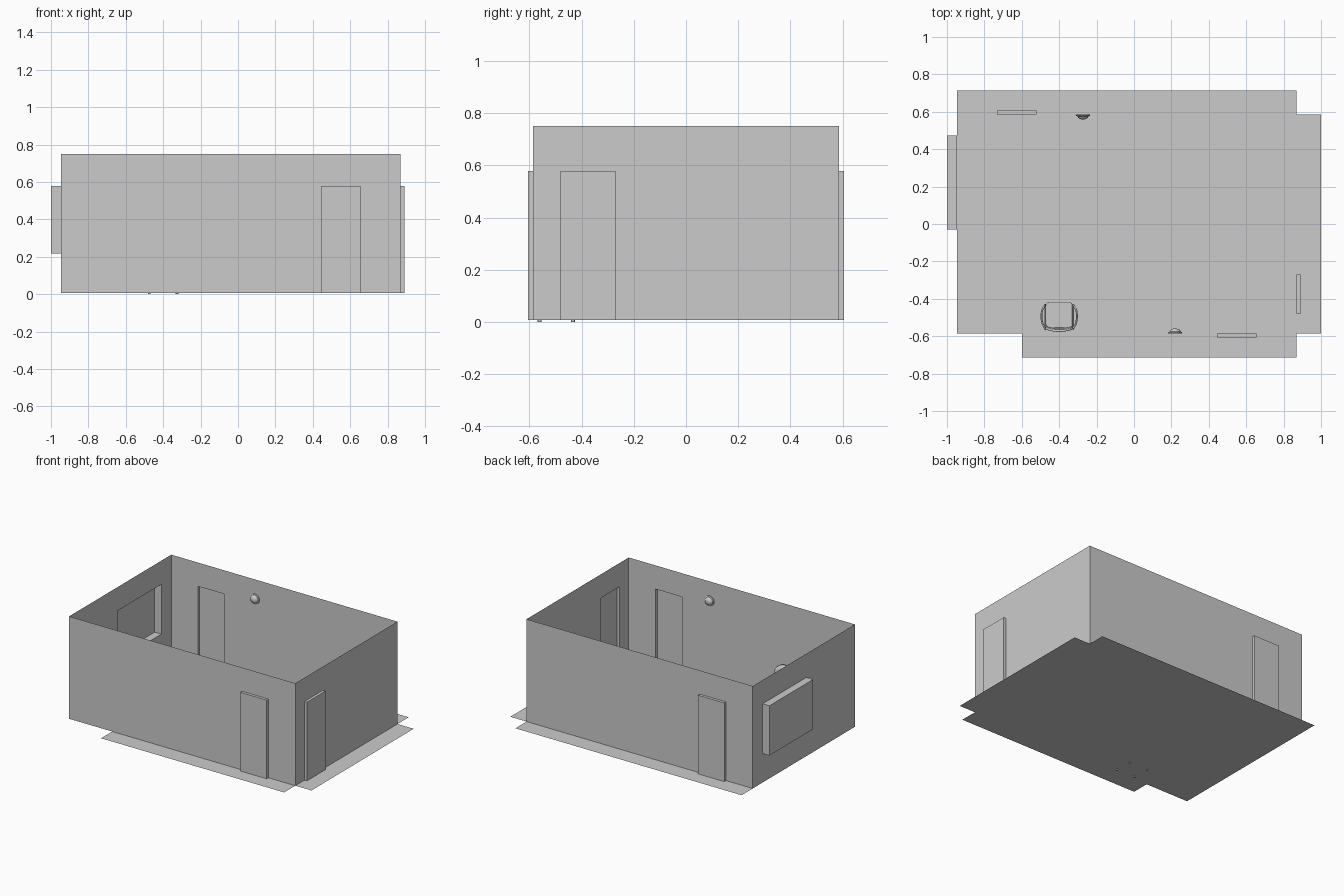
import bpy, bmesh, math
from mathutils import Vector, Matrix

cube = bpy.data.objects.get("Cube")
if cube:
    bpy.data.objects.remove(cube)

grey = bpy.data.materials.new("plain_grey")
grey.use_nodes = True
colour = (0.6, 0.6, 0.6, 1)
grey.diffuse_color = colour
grey.node_tree.nodes["Principled BSDF"].inputs["Base Color"].default_value = colour

# Room extents
LEFT, RIGHT, SIDE, BASE, TOP = -0.946, 0.87, 0.586, 0.007, 0.75
DOOR_TOP = 0.578


def finish(bm, name, smooth=False):
    mesh = bpy.data.meshes.new(name)
    bm.to_mesh(mesh)
    bm.free()
    obj = bpy.data.objects.new(name, mesh)
    bpy.context.collection.objects.link(obj)
    mesh.materials.append(grey)
    if smooth:
        bpy.ops.object.select_all(action="DESELECT")
        obj.select_set(True)
        bpy.context.view_layer.objects.active = obj
        bpy.ops.object.shade_smooth_by_angle(angle=math.radians(40))
    return obj


def sheet(bm, points):
    return bm.faces.new([bm.verts.new(p) for p in points])


def wall(name, opening, start, end, u0, u1, z0, z1, depth):
    """Thin wall from start to end with a shallow bay pushed outward."""
    start, end = Vector(start), Vector(end)
    along = (end - start).normalized()
    out = Vector((along.y, -along.x, 0))
    length = (end - start).length

    def at(u, z, d=0):
        return start + along * u + out * d + Vector((0, 0, z))

    def panel(bm, a, b, low, high, d=0):
        if high > low:
            sheet(bm, [at(a, low, d), at(b, low, d), at(b, high, d), at(a, high, d)])

    bm = bmesh.new()
    panel(bm, 0, u0, BASE, TOP)
    panel(bm, u1, length, BASE, TOP)
    panel(bm, u0, u1, z1, TOP)
    panel(bm, u0, u1, BASE, z0)
    finish(bm, name)

    # Bay: outer panel and its four reveals
    bm = bmesh.new()
    panel(bm, u0, u1, z0, z1, depth)
    corners = [(u0, z0), (u1, z0), (u1, z1), (u0, z1)]
    for i, a in enumerate(corners):
        b = corners[(i + 1) % 4]
        sheet(bm, [at(*a), at(*b), at(*b, depth), at(*a, depth)])
    finish(bm, opening)


# Floor with the overhanging strips
bm = bmesh.new()
F = 0.714
sheet(bm, [(x, y, BASE) for x, y in [
    (LEFT, -SIDE), (-0.6, -SIDE), (-0.6, -F), (RIGHT, -F), (RIGHT, -SIDE),
    (1, -SIDE), (1, SIDE), (RIGHT, SIDE), (RIGHT, F), (LEFT, F)]])
finish(bm, "floor")

# Walls, doors and window
wall("front_wall", "front_door", (LEFT, -SIDE, 0), (RIGHT, -SIDE, 0),
     0.443 - LEFT, 0.655 - LEFT, BASE, DOOR_TOP, 0.02)
wall("left_side_wall", "side_door", (RIGHT, -SIDE, 0), (RIGHT, SIDE, 0),
     SIDE - 0.481, SIDE - 0.27, BASE, DOOR_TOP, 0.02)
wall("back_wall", "back_door", (RIGHT, SIDE, 0), (LEFT, SIDE, 0),
     RIGHT + 0.522, RIGHT + 0.732, BASE, DOOR_TOP, 0.02)
wall("right_side_wall", "window", (LEFT, SIDE, 0), (LEFT, -SIDE, 0),
     SIDE - 0.472, SIDE + 0.03, 0.217, DOOR_TOP, 0.054)


# Round wall lamps: a lathed profile on each long wall
def wall_lamp(name, x, y, facing):
    bm = bmesh.new()
    profile = [(0, 0), (0.037, 0), (0.037, 0.007), (0.03, 0.01),
               (0.026, 0.018), (0.016, 0.025), (0, 0.028)]
    verts = [bm.verts.new((r, 0, h)) for r, h in profile]
    edges = [bm.edges.new(pair) for pair in zip(verts, verts[1:])]
    bmesh.ops.spin(bm, geom=verts + edges, axis=(0, 0, 1), cent=(0, 0, 0),
                   angle=math.tau, steps=16)
    bmesh.ops.remove_doubles(bm, verts=bm.verts, dist=0.0005)
    bmesh.ops.recalc_face_normals(bm, faces=bm.faces)
    turn = Matrix.Rotation(-facing * math.pi / 2, 4, "X")
    bm.transform(Matrix.Translation((x, y, 0.61)) @ turn)
    finish(bm, name, True)


wall_lamp("back_wall_lamp", -0.273, SIDE, -1)
wall_lamp("front_wall_lamp", 0.22, -SIDE, 1)

# Armchair
CX, CY = -0.4, -0.495


def slab(name, outline, thickness, matrix):
    bm = bmesh.new()
    face = sheet(bm, [(x, y, 0) for x, y in outline])
    grown = bmesh.ops.extrude_face_region(bm, geom=[face])["geom"]
    moved = [g for g in grown if isinstance(g, bmesh.types.BMVert)]
    bmesh.ops.translate(bm, vec=(0, 0, thickness), verts=moved)
    bmesh.ops.recalc_face_normals(bm, faces=bm.faces)
    bm.transform(matrix)
    obj = finish(bm, name, True)
    bevel = obj.modifiers.new("soft_edge", "BEVEL")
    bevel.width = 0.005
    bevel.segments = 2
    return obj


def rounded(width, height, radius):
    points = []
    for k, (sx, sy) in enumerate([(1, 1), (-1, 1), (-1, -1), (1, -1)]):
        for i in range(5):
            a = (k + i / 4) * math.pi / 2
            points.append((sx * (width / 2 - radius) + radius * math.cos(a),
                           sy * (height / 2 - radius) + radius * math.sin(a)))
    return points


slab("seat", rounded(0.145, 0.14, 0.02), 0.022,
     Matrix.Translation((CX, CY + 0.008, 0.125)))

# Backrest: bowed panel with a rounded top
bm = bmesh.new()
rows = []
for i in range(11):
    t = i / 5 - 1
    y = CY - 0.076 + 0.014 * t * t
    crown = 0.312 - 0.04 * abs(t) ** 3
    rows.append([bm.verts.new((CX + 0.075 * t, y + 0.006 * (1 - j / 4),
                               0.155 + (crown - 0.155) * j / 4)) for j in range(5)])
for a, b in zip(rows, rows[1:]):
    for j in range(4):
        bm.faces.new((a[j], b[j], b[j + 1], a[j + 1]))
back = finish(bm, "backrest", True)
thick = back.modifiers.new("padding", "SOLIDIFY")
thick.thickness = 0.012
thick.offset = 0


def tube(name, points, radius):
    curve = bpy.data.curves.new(name, "CURVE")
    curve.dimensions = "3D"
    curve.bevel_depth = radius
    curve.bevel_resolution = 2
    curve.resolution_u = 5
    curve.use_fill_caps = True
    spline = curve.splines.new("BEZIER")
    spline.bezier_points.add(len(points) - 1)
    for p, co in zip(spline.bezier_points, points):
        p.co = co
        p.handle_left_type = p.handle_right_type = "AUTO"
    curve.materials.append(grey)
    obj = bpy.data.objects.new(name, curve)
    bpy.context.collection.objects.link(obj)


# Mirrored tube frames: legs, arms and back uprights
for side, label in ((1, "left"), (-1, "right")):
    def p(x, y, z):
        return (CX + side * x, CY + y, z)
    tube(label + "_front_leg_and_arm",
         [p(0.074, 0.062, 0.002), p(0.076, 0.062, 0.13), p(0.08, 0.055, 0.195),
          p(0.092, 0.03, 0.205), p(0.091, -0.03, 0.205), p(0.074, -0.066, 0.205)], 0.005)
    tube(label + "_rear_leg",
         [p(0.074, -0.066, 0.002), p(0.074, -0.062, 0.13), p(0.072, -0.064, 0.27)], 0.005)
    tube(label + "_seat_rail",
         [p(0.075, 0.062, 0.125), p(0.075, -0.062, 0.125)], 0.004)

    # Foot pads
    for y, place in ((0.062, "front"), (-0.066, "rear")):
        bm = bmesh.new()
        bmesh.ops.create_cone(bm, cap_ends=True, segments=12, radius1=0.007,
                              radius2=0.007, depth=0.01,
                              matrix=Matrix.Translation(p(0.074, y, 0.005)))
        finish(bm, label + "_" + place + "_foot", True)
